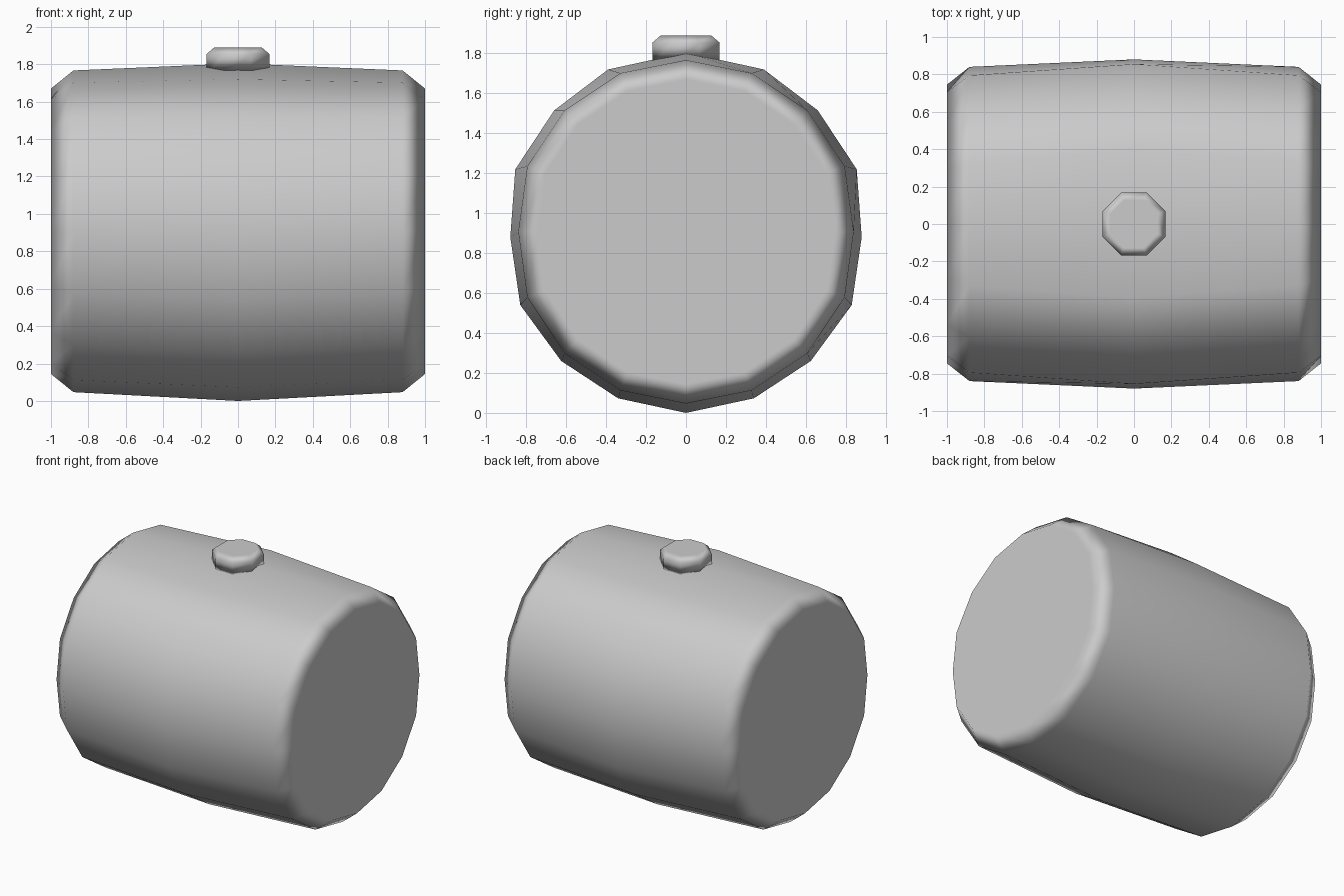
import bpy, bmesh
from math import sin, cos, pi

if "Cube" in bpy.data.objects:
    bpy.data.objects.remove(bpy.data.objects["Cube"])


def loft(name, rings):
    """Skin a list of equal-length point rings and cap both ends."""
    bm = bmesh.new()
    loops = [[bm.verts.new(p) for p in ring] for ring in rings]
    for a, b in zip(loops, loops[1:]):
        n = len(a)
        for i in range(n):
            j = (i + 1) % n
            bm.faces.new((a[i], a[j], b[j], b[i]))
    bm.faces.new(loops[0])
    bm.faces.new(loops[-1])
    bmesh.ops.recalc_face_normals(bm, faces=bm.faces)
    for f in bm.faces:
        f.smooth = True
    mesh = bpy.data.meshes.new(name)
    bm.to_mesh(mesh)
    bm.free()
    obj = bpy.data.objects.new(name, mesh)
    bpy.context.collection.objects.link(obj)
    # Large faces stay flat, chamfers carry the shading
    mod = obj.modifiers.new("weighted", "WEIGHTED_NORMAL")
    mod.weight = 100
    return obj


CZ = 0.907

# Barrel: 16-sided end rings and a slightly uneven bulging middle ring
half = [(0, 1.805), (0.39, 1.72), (0.66, 1.515), (0.855, 1.22), (0.88, 0.88),
        (0.83, 0.54), (0.625, 0.26), (0.34, 0.073), (0, 0.0)]
middle = half + [(-y, z) for y, z in half[-2:0:-1]]


def end_ring(x, r, side):
    ring = []
    for i in range(16):
        a = i * pi / 8
        y = max(-side, min(side, r * sin(a)))
        ring.append((x, y, CZ + r * cos(a)))
    return ring


loft("barrel", [
    end_ring(-1.0, 0.763, 0.745),
    end_ring(-0.88, 0.86, 0.84),
    [(0, y, z) for y, z in middle],
    end_ring(0.88, 0.86, 0.84),
    end_ring(1.0, 0.763, 0.745),
])


# Bung: chamfered octagonal plug sunk into the top
def octagon(flat, z):
    r = flat / cos(pi / 8)
    return [(r * cos((i + 0.5) * pi / 4), r * sin((i + 0.5) * pi / 4), z)
            for i in range(8)]


loft("bung", [octagon(0.168, 1.74), octagon(0.168, 1.855), octagon(0.127, 1.89)])
